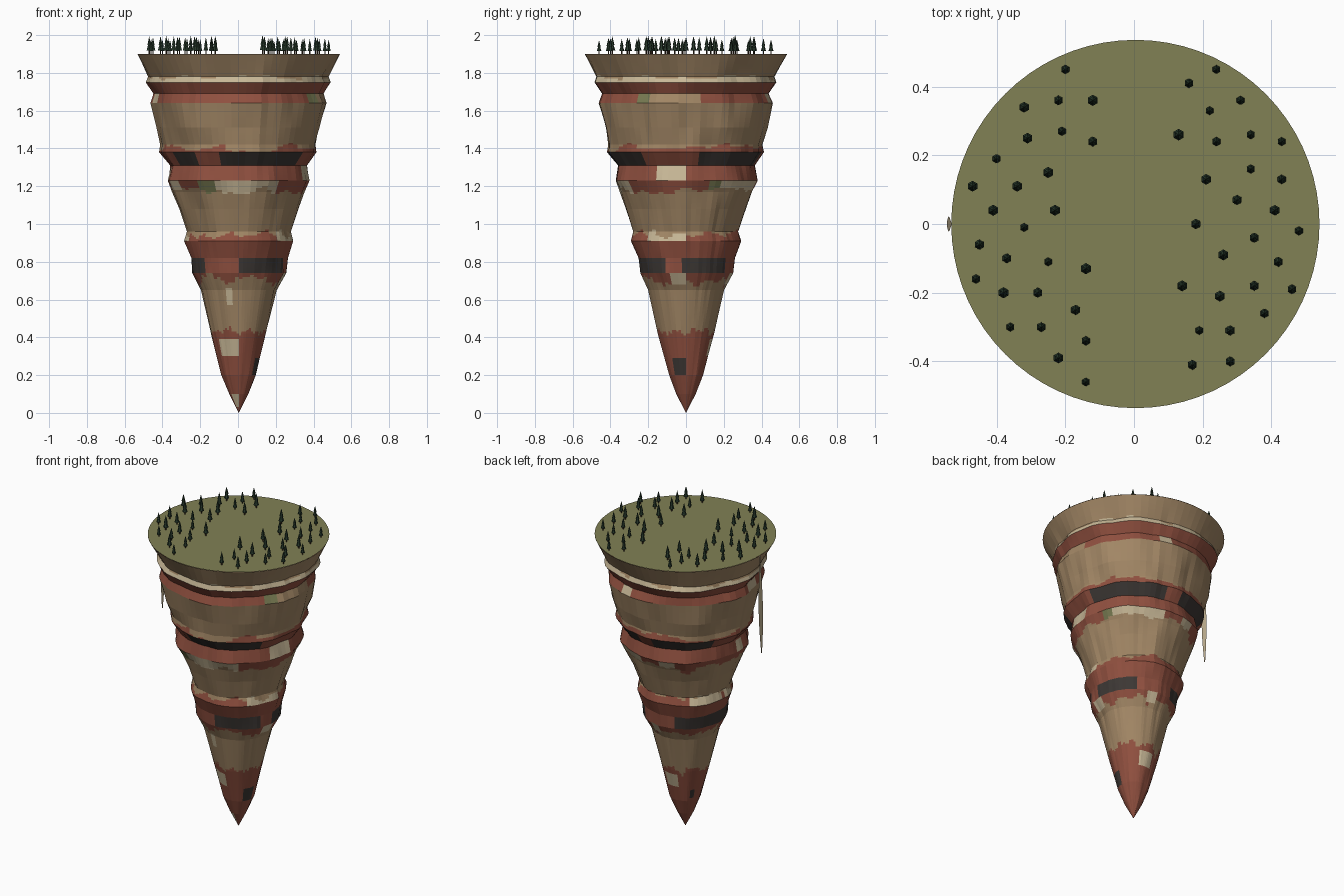
import bpy, bmesh, math, random
from mathutils import Matrix, Vector, noise

cube = bpy.data.objects.get("Cube")
if cube:
    bpy.data.objects.remove(cube)
random.seed(4)


def material(name, color):
    mat = bpy.data.materials.new(name)
    mat.use_nodes = True
    mat.diffuse_color = (*color, 1)
    mat.node_tree.nodes["Principled BSDF"].inputs["Base Color"].default_value = (*color, 1)
    return mat


MATS = {
    "tan": material("tan sandstone", (0.36, 0.24, 0.13)),
    "red": material("red clay", (0.28, 0.08, 0.05)),
    "cream": material("cream limestone", (0.58, 0.48, 0.31)),
    "dark": material("dark shale", (0.045, 0.038, 0.034)),
    "sage": material("sage moss", (0.19, 0.2, 0.085)),
    "grass": material("olive grass", (0.22, 0.22, 0.09)),
    "pine": material("pine needles", (0.02, 0.04, 0.024)),
    "bark": material("bark brown", (0.06, 0.035, 0.02)),
}
SLOTS = list(MATS)


def finish(name, bm, keys):
    mesh = bpy.data.meshes.new(name)
    bm.to_mesh(mesh)
    bm.free()
    for key in keys:
        mesh.materials.append(MATS[key])
    obj = bpy.data.objects.new(name, mesh)
    bpy.context.collection.objects.link(obj)
    return obj


# Rock outline: (height, radius) in hundredths
TOP, RIM, CENTER_X = 1.9, 0.536, 0.004
PROFILE = [(0, 0), (10, 5), (20, 9), (42, 14.5), (65, 20), (74, 24.5), (82, 25.5),
           (91, 29), (96, 27.5), (108, 31), (117, 34.5), (123, 37.5), (131, 36),
           (138, 41), (142, 40.5), (151, 43), (164, 45.8), (169, 44.5), (175, 48.5),
           (178, 47.2), (190, 53.6)]
SEGMENTS = 72

# Colour patches: bottom, top (hundredths), start and end angle from the front
PATCHES = [
    ("dark", 131, 138, -17, 57), ("dark", 131, 138, 99, 170),
    ("dark", 131, 138, 185, 238), ("dark", 131, 138, 298, 325),
    ("dark", 74, 82, 0, 64), ("dark", 74, 82, 84, 145), ("dark", 74, 82, 200, 317),
    ("dark", 20, 29, 50, 90), ("dark", 22, 28, 228, 245),
    ("cream", 30, 39, -50, 0), ("cream", 30, 39, 154, 196),
    ("cream", 3, 10, -50, 0), ("cream", 57, 66, -18, -8),
    ("cream", 68, 74, 72, 90), ("cream", 68, 74, 160, 175),
    ("cream", 123, 131, 63, 90), ("cream", 123, 130, 270, 278),
    ("sage", 164, 169, 53, 65), ("tan", 164, 169, 65, 99),
    ("cream", 164, 169, 160, 172), ("cream", 164, 169, 272, 284),
]

# Jagged lower fringe of the middle band, by angle
FRINGE = [("sage", -35, -18), ("cream", -18, 33), ("sage", 112, 122), ("cream", 122, 170),
          ("cream", 190, 205), ("cream", 285, 300)]
# Jagged cream caps on the lower red band, by angle
CAPS = [(43, 90), (220, 265), (272, 288)]


def within(angle, start, end):
    return (angle - start) % 360 < end - start


def jag(angle, seed, size):
    a = math.radians(angle)
    coarse = noise.noise(Vector((math.cos(a) * 2.5, math.sin(a) * 2.5, seed * 7.3)))
    fine = noise.noise(Vector((math.cos(a) * 7, math.sin(a) * 7, seed * 3.1)))
    return size * (coarse + 0.6 * fine)


def layer(z, angle):
    """Colour of the rock at a height (hundredths) and an angle from the front."""
    for key, low, high, start, end in PATCHES:
        if low < z < high and within(angle, start, end):
            return key
    if z > 175:
        return "cream" if z < 177 + jag(angle, 1, 3.5) else "tan"
    if z > 164:
        return "red"
    if z > 123:
        return "red" if z < 140 + jag(angle, 2, 4) else "tan"
    if z > 118 + jag(angle, 3, 4):
        for key, start, end in FRINGE:
            if within(angle, start, end):
                return key
        return "red"
    if z > 91:
        if z > 95 + jag(angle, 4, 4):
            return "tan"
        return "cream" if any(within(angle, *cap) for cap in CAPS) else "red"
    if z > 69 + jag(angle, 5, 6):
        return "red"
    return "tan" if z > 43 + jag(angle, 6, 6) else "red"


def rough_radius(level, a):
    z, r = PROFILE[level]
    if level == len(PROFILE) - 1:
        return r
    where = Vector((math.cos(a) * 2.2, math.sin(a) * 2.2, z * 0.06))
    ridge = Vector((math.cos(a) * 6, math.sin(a) * 6, z * 0.03))
    return r * (1 + 0.055 * noise.noise(where) + 0.025 * noise.noise(ridge))


# Layered floating rock
bm = bmesh.new()
angles = [math.tau * j / SEGMENTS for j in range(SEGMENTS)]
rings, heights = [], []
for level in range(len(PROFILE) - 1):
    z0, z1 = PROFILE[level][0], PROFILE[level + 1][0]
    low = [rough_radius(level, a) for a in angles]
    high = [rough_radius(level + 1, a) for a in angles]
    last = level == len(PROFILE) - 2
    for z in range(z0, z1 + (1 if last else 0)):
        if z == 0:
            continue
        t = (z - z0) / (z1 - z0)
        ring = []
        for a, r0, r1 in zip(angles, low, high):
            r = (r0 + (r1 - r0) * t) / 100
            ring.append(bm.verts.new((CENTER_X + r * math.sin(a), -r * math.cos(a), z / 100)))
        rings.append(ring)
        heights.append(z)
tip = bm.verts.new((CENTER_X, 0, 0))
for j in range(SEGMENTS):
    k = (j + 1) % SEGMENTS
    angle = (j + 0.5) * 360 / SEGMENTS
    bm.faces.new((tip, rings[0][k], rings[0][j])).material_index = SLOTS.index("red")
    for i in range(len(rings) - 1):
        face = bm.faces.new((rings[i][j], rings[i][k], rings[i + 1][k], rings[i + 1][j]))
        face.material_index = SLOTS.index(layer(heights[i] + 0.5, angle))
finish("layered_rock", bm, SLOTS)

# Grass plateau
bm = bmesh.new()
bmesh.ops.create_circle(bm, cap_ends=True, segments=SEGMENTS, radius=RIM,
                        matrix=Matrix.Translation((CENTER_X, 0, TOP + 0.001)))
finish("grass_plateau", bm, ["grass"])

# Thin waterfall hanging from the rim
bm = bmesh.new()
rows = []
for i in range(13):
    t = i / 12
    half = 0.004 + 0.018 * math.sin(math.pi * t ** 1.2)
    x = -0.532 - 0.013 * t
    z = TOP - 0.63 * t
    rows.append([bm.verts.new((x, side * half, z)) for side in (1, -1)])
for upper, lower in zip(rows, rows[1:]):
    bm.faces.new((upper[0], lower[0], lower[1], upper[1]))
finish("waterfall", bm, ["cream"])

# Pine trees on both sides of a clearing, in hundredths
TREES = [(-20, 45), (24, 45), (16, 41), (31, 36), (22, 33), (-22, 36), (-12, 36), (-32, 34),
         (-31, 25), (-21, 27), (-12, 24), (13, 26), (24, 24), (34, 26), (43, 24), (-40, 19),
         (-25, 15), (-34, 11), (-47, 11), (21, 13), (34, 16), (43, 13), (30, 7), (41, 4),
         (-23, 4), (-41, 4), (-32, -1), (-45, -6), (18, 0), (35, -4), (48, -2), (-37, -10),
         (-25, -11), (-14, -13), (26, -9), (42, -11), (-46, -16), (-38, -20), (-28, -20),
         (14, -18), (25, -21), (35, -18), (46, -19), (-17, -25), (-27, -30), (-36, -30),
         (-14, -34), (-22, -39), (-14, -46), (19, -31), (28, -31), (38, -26), (17, -41),
         (28, -40)]


def cone(bm, x, y, base, height, r_low, r_high, slot):
    made = bmesh.ops.create_cone(bm, cap_ends=True, segments=6, radius1=r_low, radius2=r_high,
                                 depth=height,
                                 matrix=Matrix.Translation((x, y, base + height / 2)))
    for face in {f for v in made["verts"] for f in v.link_faces}:
        face.material_index = slot


bm = bmesh.new()
for i, (tx, ty) in enumerate(TREES):
    h = 0.1 if i == 11 else random.uniform(0.072, 0.098)
    x, y, w = tx / 100, ty / 100, h * 0.17
    cone(bm, x, y, TOP, h * 0.3, w * 0.25, w * 0.25, 1)
    cone(bm, x, y, TOP + h * 0.2, h * 0.45, w, w * 0.2, 0)
    cone(bm, x, y, TOP + h * 0.5, h * 0.5, w * 0.72, 0, 0)
finish("pine_trees", bm, ["pine", "bark"])
